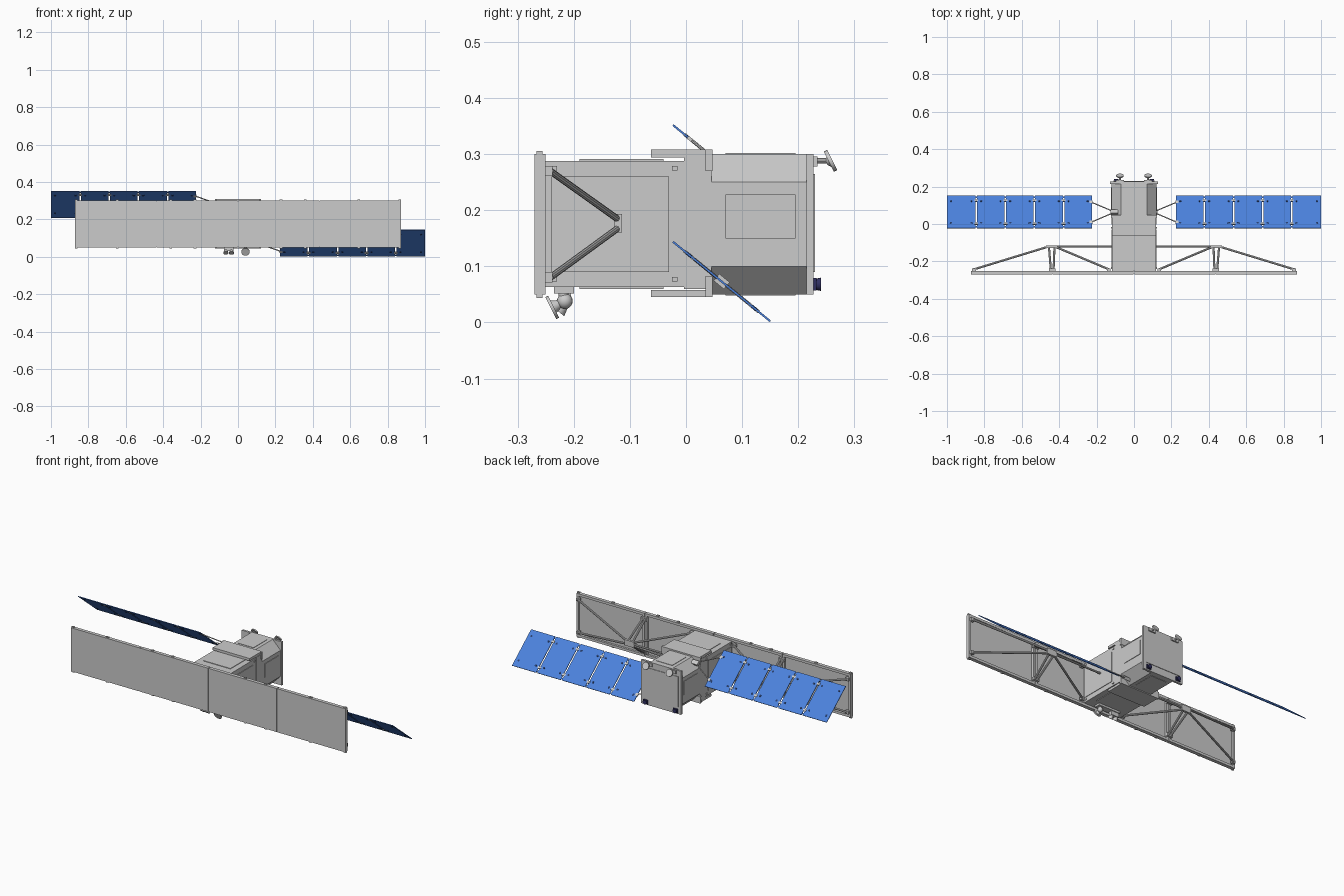
import bpy, bmesh, math
from mathutils import Vector, Matrix

if "Cube" in bpy.data.objects:
    bpy.data.objects.remove(bpy.data.objects["Cube"])


def material(name, rgb):
    m = bpy.data.materials.new(name)
    m.diffuse_color = (*rgb, 1)
    m.use_nodes = True
    m.node_tree.nodes["Principled BSDF"].inputs["Base Color"].default_value = m.diffuse_color
    return m


BLUE = material("solar_blue", (0.07, 0.22, 0.72))
NAVY = material("lens_navy", (0.03, 0.03, 0.12))
DARK = material("fastener_navy", (0.02, 0.05, 0.16))


def finish(name, bm, mat=None, smooth=False):
    bmesh.ops.recalc_face_normals(bm, faces=bm.faces)
    me = bpy.data.meshes.new(name)
    bm.to_mesh(me)
    bm.free()
    ob = bpy.data.objects.new(name, me)
    bpy.context.collection.objects.link(ob)
    if mat:
        me.materials.append(mat)
    if smooth:
        bpy.ops.object.select_all(action='DESELECT')
        ob.select_set(True)
        bpy.context.view_layer.objects.active = ob
        bpy.ops.object.shade_smooth_by_angle(angle=math.radians(35))
    return ob


def add_box(bm, x, y, z, frame=Matrix()):
    """Box from (min, max) ranges, optionally placed in another frame."""
    c = Vector([(a + b) / 2 for a, b in (x, y, z)])
    s = [abs(b - a) for a, b in (x, y, z)]
    bmesh.ops.create_cube(bm, size=1, matrix=frame @ Matrix.Translation(c) @ Matrix.Diagonal((*s, 1)))


def add_rod(bm, a, b, r1, r2=None, seg=10):
    a, b = Vector(a), Vector(b)
    d = b - a
    m = Matrix.Translation((a + b) / 2) @ d.to_track_quat('Z', 'Y').to_matrix().to_4x4()
    bmesh.ops.create_cone(bm, cap_ends=True, segments=seg, radius1=r1,
                          radius2=r1 if r2 is None else r2, depth=d.length, matrix=m)


def box(name, x, y, z, mat=None):
    bm = bmesh.new()
    add_box(bm, x, y, z)
    return finish(name, bm, mat)


# Front bus block, collar and rear end plate
box("front_bus", (-.118, .118), (-.25, -.004), (.063, .288))
box("bus_collar", (-.12, .12), (-.004, .045), (.06, .294))
box("rear_plate", (-.127, .127), (.215, .227), (.05, .30))
box("rear_cover", (-.11, .11), (.226, .23), (.09, .265))

# Rear bus: chamfered eight-sided section extruded along y
bm = bmesh.new()
section = [(.07, .05), (.12, .10), (.12, .25), (.07, .30), (-.07, .30), (-.12, .25), (-.12, .10), (-.07, .05)]
face = bm.faces.new([bm.verts.new((x, .04, z)) for x, z in section])
ext = bmesh.ops.extrude_face_region(bm, geom=[face])
bmesh.ops.translate(bm, vec=(0, .177, 0), verts=[v for v in ext["geom"] if isinstance(v, bmesh.types.BMVert)])
finish("rear_bus", bm)

# Thin raised cover panels on sides, top and bottom
bm = bmesh.new()
for s in (-1, 1):
    add_box(bm, (s * .117, s * .121), (-.24, -.03), (.09, .26))
    add_box(bm, (s * .119, s * .123), (.07, .195), (.15, .228))
    for y in (-.235, -.02):
        for z in (.077, .275):
            add_box(bm, (s * .117, s * .122), (y - .005, y + .005), (z - .004, z + .004))
add_box(bm, (-.085, .085), (-.19, -.04), (.287, .291))
add_box(bm, (-.085, .085), (-.19, -.04), (.060, .064))
add_box(bm, (-.05, .05), (.07, .195), (.299, .302))
add_box(bm, (-.05, .05), (.07, .195), (.048, .051))
finish("cover_panels", bm)

# L-shaped brackets bridging the collar, top and bottom
bm = bmesh.new()
for z0, z1, leg in ((.294, .308, .27), (.058, .045, .083)):
    add_box(bm, (-.075, .075), (-.062, .047), (z0, z1))
    for s in (-1, 1):
        add_box(bm, (s * .075, s * .118), (-.062, .047), (z0, z1))
        add_box(bm, (s * .08, s * .124), (.035, .047), (leg, z1))
finish("collar_brackets", bm)

# Radar antenna: four trays, each a sheet with a raised rim on its back
bm = bmesh.new()
W = .4365
for i in range(4):
    a = -2 * W + i * W + .002
    b = a + W - .004
    add_box(bm, (a, b), (-.27, -.262), (.05, .30))
    for z in (.05, .286):
        add_box(bm, (a, b), (-.262, -.25), (z, z + .014))
    for x in (a, b - .012):
        add_box(bm, (x, x + .012), (-.262, -.25), (.064, .286))
finish("radar_antenna", bm)

# Seams and edge latches of the antenna
bm = bmesh.new()
for x in (-W, 0, W):
    add_box(bm, (x - .003, x + .003), (-.267, -.255), (.052, .298))
for x in (.865, .645, .36, .23):
    for s in (-1, 1):
        for z in (.047, .303):
            add_box(bm, (s * x - .007, s * x + .007), (-.266, -.256), (z - .003, z + .003))
finish("antenna_latches", bm)

# Truss behind each antenna half
for s, side in ((-1, "left"), (1, "right")):
    bm = bmesh.new()
    ax = s * .44
    for z, za in ((.27, .183), (.08, .169)):
        for x, xa in ((.855, .455), (.135, .425), (.43, .425), (.445, .455)):
            add_rod(bm, (s * x, -.242, z), (s * xa, -.12, za), .006)
            add_box(bm, (s * x - .01, s * x + .01), (-.254, -.238), (z - .009, z + .009))
    add_rod(bm, (ax, -.12, .176), (s * .115, -.12, .176), .0055)
    finish(side + "_truss", bm, smooth=True)
    box(side + "_truss_node", (ax - .03, ax + .03), (-.128, -.114), (.16, .193))

# Solar wings: five tilted panels, hinges, fasteners and a yoke each
tilt = Matrix.Rotation(-math.atan2(.143, .175), 4, 'X')
for s, side, zc in ((-1, "left", .281), (1, "right", .073)):
    frame = Matrix.Translation((0, .0635, zc)) @ tilt
    panels, dots, frames = bmesh.new(), bmesh.new(), bmesh.new()
    for i in range(5):
        a = .225 + i * .1555
        b = a + .1475 if i < 4 else 1.0
        add_box(panels, (s * a, s * b), (-.112, .112), (-.0018, .0018), frame)
        for x in (a + .022, b - .022):
            for v in (-.075, .075):
                add_rod(dots, frame @ Vector((s * x, v, -.003)), frame @ Vector((s * x, v, .003)), .006, seg=12)
        if i:
            for v in (-.08, .08):
                add_box(frames, (s * (a - .014), s * (a + .006)), (v - .006, v + .006), (-.003, .003), frame)
            for v in (-.102, .102):
                add_box(panels, (s * (a - .009), s * (a + .001)), (v - .004, v + .004), (-.001, .001), frame)
    for v in (-.07, .07):
        add_rod(frames, frame @ Vector((s * .118, v * .12, 0)), frame @ Vector((s * .23, v, 0)), .003, seg=8)
        add_box(frames, (s * .222, s * .238), (v - .008, v + .008), (-.003, .003), frame)
    add_box(frames, (s * .085, s * .125), (-.012, .012), (-.008, .008), frame)
    finish(side + "_solar_panels", panels, BLUE)
    finish(side + "_panel_fasteners", dots, DARK)
    finish(side + "_wing_yoke", frames)

# Rear antennas (stem with tilted dish) and lens units at the plate corners
for s, side in ((-1, "left"), (1, "right")):
    x = s * .075
    bm = bmesh.new()
    add_box(bm, (x - .022, x + .022), (.225, .234), (.278, .296))
    add_rod(bm, (x, .23, .288), (x, .256, .288), .005)
    add_rod(bm, (x, .25, .286), (x, .256, .288), .005, .012, seg=20)
    add_rod(bm, (x, .2545, .2865), (x, .2605, .2895), .02, seg=24)
    finish(side + "_rear_antenna", bm, smooth=True)
    x = s * .095
    bm = bmesh.new()
    add_box(bm, (x - .014, x + .014), (.224, .233), (.057, .079))
    add_rod(bm, (x, .232, .068), (x, .241, .068), .010, .012, seg=16)
    finish(side + "_lens_unit", bm, NAVY, smooth=True)

# Sensor cluster under the front of the bus
bm = bmesh.new()
add_box(bm, (-.075, .06), (-.235, -.2), (.052, .065))
add_box(bm, (-.075, -.025), (-.225, -.205), (.03, .055))
for x in (-.065, -.035):
    add_rod(bm, (x, -.215, .036), (x, -.228, .02), .008, .014, seg=16)
add_rod(bm, (.04, -.218, .06), (.04, -.218, .04), .009, seg=16)
bmesh.ops.create_uvsphere(bm, u_segments=16, v_segments=10, radius=.014, matrix=Matrix.Translation((.04, -.216, .038)))
add_rod(bm, (.04, -.22, .036), (.04, -.236, .028), .005, .012, seg=20)
add_rod(bm, (.04, -.236, .028), (.04, -.241, .0255), .022, seg=24)
finish("sensor_cluster", bm, smooth=True)
